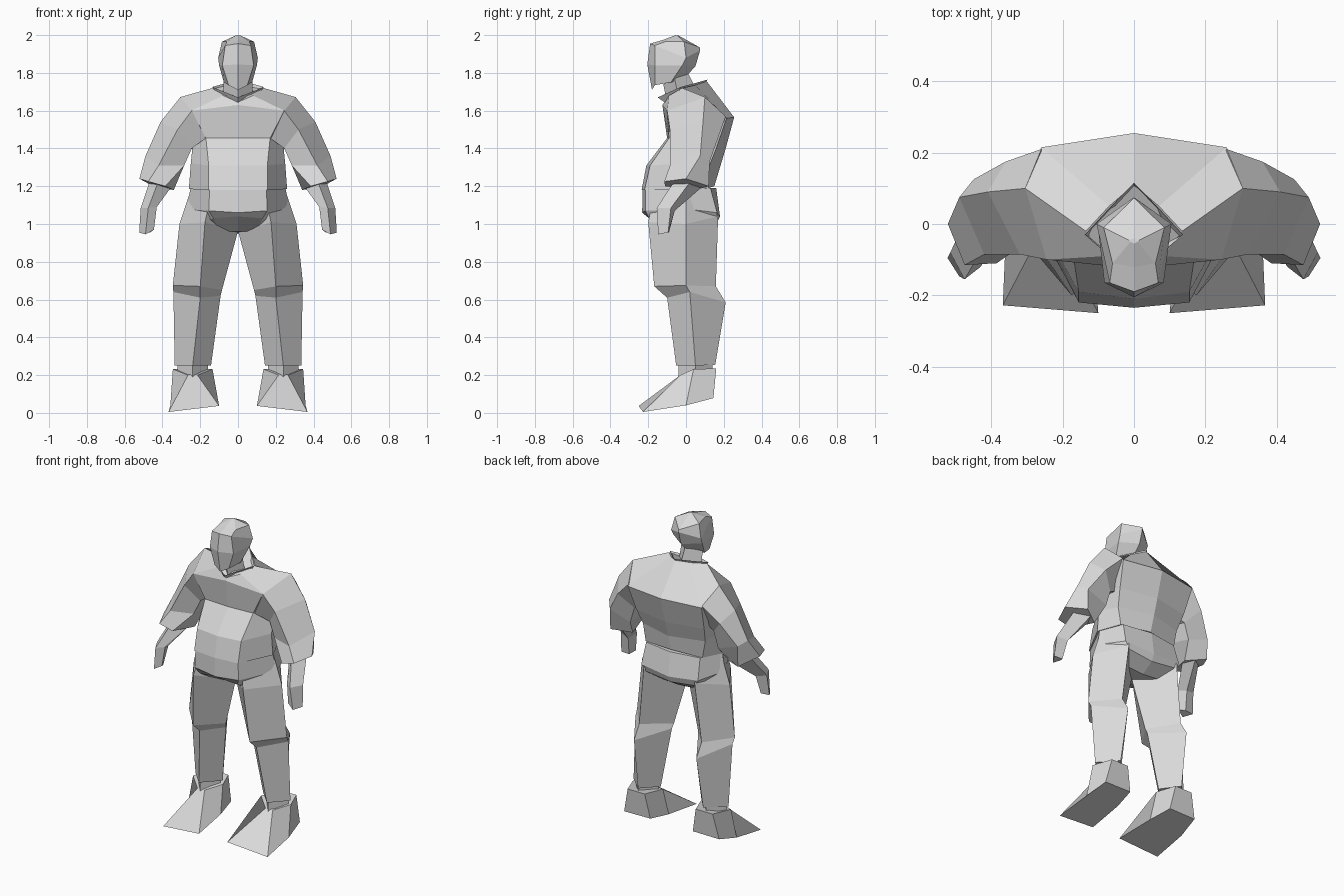
import bpy, bmesh

mat = bpy.data.materials.new("plain light grey")
mat.diffuse_color = (0.7, 0.7, 0.7, 1)


def loft(name, rings, caps=(True, True)):
    """Flat-shaded skin through closed rings of equal point count."""
    bm = bmesh.new()
    vs = [[bm.verts.new(p) for p in r] for r in rings]
    n = len(vs[0])
    for a, b in zip(vs, vs[1:]):
        for i in range(n):
            j = (i + 1) % n
            bm.faces.new((a[i], a[j], b[j], b[i]))
    if caps[0]:
        bm.faces.new(vs[0])
    if caps[1]:
        bm.faces.new(vs[-1])
    bmesh.ops.recalc_face_normals(bm, faces=bm.faces)
    me = bpy.data.meshes.new(name)
    bm.to_mesh(me)
    bm.free()
    me.materials.append(mat)
    ob = bpy.data.objects.new(name, me)
    bpy.context.collection.objects.link(ob)
    return ob


def sym(half):
    """Complete a half ring (first and last points on the centre line)."""
    return half + [(-x, y, z) for x, y, z in half[-2:0:-1]]


def pair(name, rings, caps=(True, True)):
    """The same part on the right and, mirrored, on the left."""
    loft("right_" + name, rings, caps)
    loft("left_" + name, [[(-x, y, z) for x, y, z in r] for r in rings], caps)


# Head: chin, cheeks, brow, crown
loft("head", [sym(r) for r in (
    [(0, -.18, 1.71), (.05, -.165, 1.735), (.075, -.08, 1.75), (0, -.02, 1.76)],
    [(0, -.205, 1.845), (.083, -.165, 1.84), (.1, -.02, 1.84), (0, .05, 1.835)],
    [(0, -.19, 1.955), (.068, -.165, 1.945), (.105, .0, 1.88), (0, .075, 1.92)],
    [(0, -.12, 1.975), (.06, -.11, 1.965), (.085, -.01, 1.965), (0, .073, 1.935)],
    [(0, -.055, 2.0), (.01, -.05, 1.998), (.015, -.045, 1.997), (0, -.04, 1.998)])])

# Neck
loft("neck", [sym(r) for r in (
    [(0, -.1, 1.64), (.08, -.04, 1.67), (0, .06, 1.7)],
    [(0, -.12, 1.74), (.075, -.06, 1.77), (0, .01, 1.8)])])

# Collar flaring out round the neck
loft("collar", [sym(r) for r in (
    [(0, -.1, 1.635), (.1, -.05, 1.67), (.06, .04, 1.7), (0, .07, 1.7)],
    [(0, -.15, 1.67), (.137, -.03, 1.725), (.068, .045, 1.745), (0, .115, 1.765)])],
    (True, False))

# Jacket body: collar base, shoulders, chest crease, belly, hem
loft("jacket", [sym(r) for r in (
    [(0, -.11, 1.645), (.08, -.09, 1.68), (.135, -.02, 1.72), (.07, .05, 1.735), (0, .11, 1.755)],
    [(0, -.125, 1.63), (.245, -.1, 1.6), (.305, .1, 1.672), (.26, .215, 1.56), (0, .255, 1.565)],
    [(0, -.1, 1.455), (.17, -.09, 1.455), (.24, .03, 1.42), (.24, .16, 1.4), (0, .21, 1.4)],
    [(0, -.21, 1.31), (.155, -.19, 1.31), (.25, -.02, 1.32), (.22, .12, 1.3), (0, .18, 1.3)],
    [(0, -.235, 1.18), (.155, -.22, 1.18), (.26, -.02, 1.185), (.2, .12, 1.19), (0, .15, 1.2)])])

# Sleeves: shoulder, upper arm, elbow, cuff
pair("sleeve", [
    [(.305, .1, 1.672), (.245, -.1, 1.6), (.17, -.085, 1.455), (.2, .1, 1.42), (.26, .21, 1.57)],
    [(.41, .09, 1.54), (.32, -.085, 1.5), (.245, -.03, 1.4), (.28, .12, 1.38), (.36, .175, 1.47)],
    [(.49, .075, 1.36), (.42, -.085, 1.31), (.285, -.04, 1.31), (.31, .12, 1.28), (.45, .125, 1.33)],
    [(.522, .0, 1.24), (.475, -.115, 1.225), (.385, -.11, 1.2), (.34, .05, 1.18), (.45, .12, 1.2)]])

# Forearms with hands bent slightly inward
pair("hand", [
    [(.47, .02, 1.22), (.42, -.06, 1.23), (.35, .02, 1.2), (.39, .09, 1.2)],
    [(.515, -.08, 1.085), (.475, -.155, 1.085), (.43, -.12, 1.09), (.45, -.06, 1.07)],
    [(.523, -.095, .955), (.49, -.147, .945), (.445, -.13, .97), (.465, -.09, .955)]])

# Hips below the jacket hem, narrowing to the crotch
loft("hips", [sym(r) for r in (
    [(0, -.23, 1.185), (.15, -.215, 1.185), (.252, -.01, 1.185), (.19, .13, 1.19), (0, .16, 1.19)],
    [(0, -.232, 1.06), (.155, -.215, 1.07), (.275, .0, 1.08), (.2, .165, 1.06), (0, .18, 1.04)],
    [(0, -.19, 1.04), (.13, -.195, 1.03), (.25, .0, 1.0), (.17, .16, 1.02), (0, .16, 1.0)],
    [(0, -.05, .96), (.1, -.08, .96), (.2, .0, .96), (.14, .08, .96), (0, .08, .95)])])

# Trouser legs of diamond section: hip, thigh, knee fold, calf, ankle
pair("trouser_leg", [
    [(.14, -.17, 1.16), (.25, .0, 1.18), (.17, .13, 1.17), (.02, .0, 1.1)],
    [(.175, -.2, 1.01), (.31, .0, 1.0), (.18, .17, 1.04), (.002, -.02, .955)],
    [(.2, -.168, .67), (.345, .0, .675), (.22, .158, .67), (.085, .0, .65)],
    [(.2, -.1, .61), (.342, .02, .64), (.22, .21, .585), (.092, .01, .62)],
    [(.24, -.052, .25), (.335, .05, .25), (.23, .155, .255), (.143, .05, .25)]])

# Ankles and wedge shoes, with raised heels and broad square toes
pair("ankle", [
    [(.24, -.04, .26), (.32, .05, .26), (.24, .14, .26), (.16, .05, .26)],
    [(.24, -.04, .19), (.32, .05, .19), (.24, .14, .19), (.16, .05, .19)]])
pair("shoe", [
    [(.215, -.03, .2), (.265, -.03, .2), (.345, .04, .232), (.3, .16, .235), (.18, .16, .235), (.135, .04, .232)],
    [(.1, -.25, .037), (.368, -.228, .005), (.358, .0, .04), (.335, .145, .078), (.15, .145, .08), (.122, .0, .06)]])
